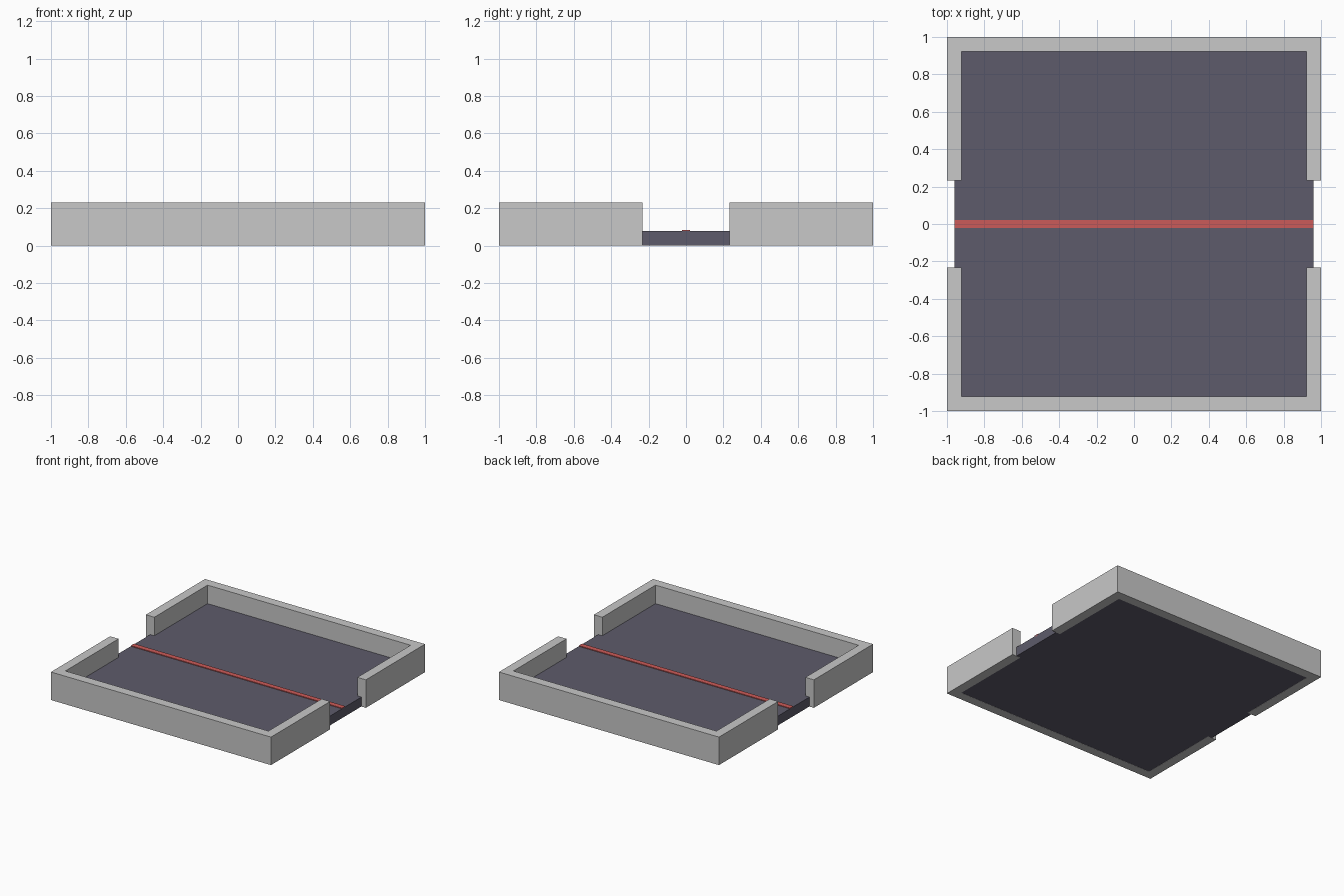
import bpy, bmesh

cube = bpy.data.objects.get("Cube")
if cube:
    bpy.data.objects.remove(cube, do_unlink=True)


def make_material(name, rgb):
    mat = bpy.data.materials.new(name)
    mat.use_nodes = True
    mat.diffuse_color = (*rgb, 1)
    mat.node_tree.nodes["Principled BSDF"].inputs["Base Color"].default_value = (*rgb, 1)
    return mat


def finish(name, bm, mat):
    bmesh.ops.recalc_face_normals(bm, faces=bm.faces)
    mesh = bpy.data.meshes.new(name)
    bm.to_mesh(mesh)
    bm.free()
    mesh.materials.append(mat)
    obj = bpy.data.objects.new(name, mesh)
    bpy.context.collection.objects.link(obj)
    return obj


def extruded(name, outline, z0, z1, mat):
    """Prism from a flat outline, raised from z0 to z1."""
    bm = bmesh.new()
    face = bm.faces.new([bm.verts.new((x, y, z0)) for x, y in outline])
    top = bmesh.ops.extrude_face_region(bm, geom=[face], use_keep_orig=True)
    for v in top["geom"]:
        if isinstance(v, bmesh.types.BMVert):
            v.co.z = z1
    return finish(name, bm, mat)


def rectangle(x, y):
    return [(-x, -y), (x, -y), (x, y), (-x, y)]


wall_grey = make_material("wall grey", (0.58, 0.58, 0.58))
floor_slate = make_material("floor slate", (0.11, 0.105, 0.145))
line_red = make_material("line red", (0.60, 0.105, 0.10))

OUTER, INNER, FLOOR, GAP = 1.0, 0.923, 0.96, 0.232
WALL_TOP, FLOOR_TOP = 0.23, 0.078

# Floor slab and raised centre line
extruded("floor", rectangle(FLOOR, FLOOR), 0.001, FLOOR_TOP, floor_slate)
extruded("centre_line", rectangle(FLOOR, 0.021), FLOOR_TOP - 0.01, FLOOR_TOP + 0.006, line_red)

# U-shaped walls, one at each end, leaving a doorway on both sides
for name, s in (("front_wall", -1), ("back_wall", 1)):
    half = [(OUTER, GAP), (OUTER, OUTER), (-OUTER, OUTER), (-OUTER, GAP),
            (-INNER, GAP), (-INNER, INNER), (INNER, INNER), (INNER, GAP)]
    extruded(name, [(x, s * y) for x, y in half], 0, WALL_TOP, wall_grey)
